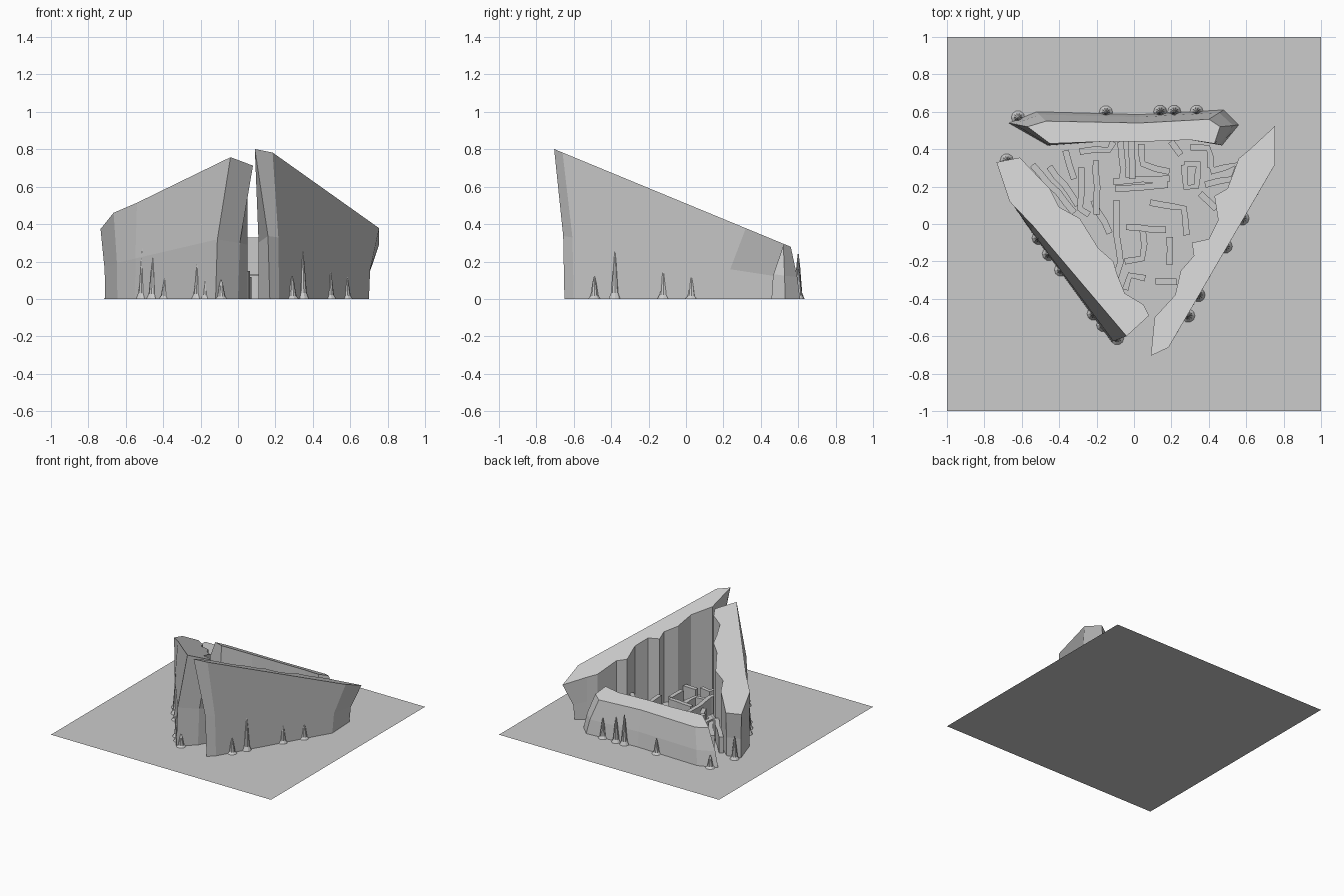
import bpy, bmesh, random
from math import sin, cos, pi
from mathutils import Vector

if "Cube" in bpy.data.objects:
    bpy.data.objects.remove(bpy.data.objects["Cube"])

random.seed(4)


def make_object(name, bm):
    bmesh.ops.recalc_face_normals(bm, faces=bm.faces)
    me = bpy.data.meshes.new(name)
    bm.to_mesh(me)
    bm.free()
    ob = bpy.data.objects.new(name, me)
    bpy.context.collection.objects.link(ob)
    return ob


def skin(bm, rings):
    for a, b in zip(rings, rings[1:]):
        for i in range(len(a)):
            j = (i + 1) % len(a)
            bm.faces.new((a[i], a[j], b[j], b[i]))


def cut_height(y):
    # one sloping plane trims all the great walls
    return 0.51 - 0.413 * y


def great_wall(name, outer_top, outer_base, inner, mid=0.12):
    """Loft base outline -> shoulder -> top outline lying on the sloping plane."""
    top = outer_top + inner
    base = outer_base + inner
    bm = bmesh.new()
    rings = [[], [], []]
    for (tx, ty), (bx, by) in zip(top, base):
        h = cut_height(ty)
        rings[0].append(bm.verts.new((bx, by, 0)))
        rings[1].append(bm.verts.new((bx + (tx - bx) * mid, by + (ty - by) * mid, h * 0.42)))
        rings[2].append(bm.verts.new((tx, ty, h)))
    skin(bm, rings)
    bm.faces.new(rings[2])
    return make_object(name, bm)


# ground sheet
bm = bmesh.new()
bmesh.ops.create_grid(bm, x_segments=1, y_segments=1, size=1)
make_object("ground_sheet", bm)

# three great walls
great_wall(
    "left_wall",
    [(-.61, .355), (-.735, .33), (-.665, .12), (-.54, -.01), (-.04, -.60), (.08, -.49)],
    [(-.60, .33), (-.71, .30), (-.645, .10), (-.55, -.04), (-.12, -.63), (.0, -.52)],
    [(.05, -.43), (-.05, -.37), (-.09, -.27), (-.11, -.20), (-.19, -.13), (-.24, -.05),
     (-.29, .03), (-.40, .09), (-.45, .19), (-.51, .25)])
great_wall(
    "right_wall",
    [(.09, -.705), (.185, -.66), (.755, .32), (.755, .525)],
    [(.17, -.65), (.22, -.60), (.70, .225), (.69, .46)],
    [(.62, .40), (.56, .35), (.50, .19), (.43, .15), (.45, .02), (.40, -.08), (.31, -.10),
     (.32, -.17), (.25, -.25), (.22, -.38), (.11, -.50)])
great_wall(
    "back_wall",
    [(-.45, .43), (-.57, .52), (-.47, .55), (.03, .54), (.40, .56), (.46, .52), (.43, .43)],
    [(-.46, .42), (-.67, .54), (-.52, .60), (.03, .585), (.48, .61), (.56, .53), (.47, .42)],
    [(.30, .45), (.05, .44), (-.18, .44)], mid=0.3)


# maze of thin winding walls inside
def maze_wall(bm, flat, w=0.017):
    pts = [Vector(p) for p in zip(flat[::2], flat[1::2])]
    fine = []
    for a, b in zip(pts, pts[1:]):
        n = max(1, round((b - a).length / 0.07))
        fine += [a.lerp(b, i / n) + Vector((random.uniform(-.005, .005), random.uniform(-.005, .005)))
                 for i in range(n)]
    fine.append(pts[-1])
    h = random.uniform(.11, .15)
    left, right = [], []
    for i, p in enumerate(fine):
        d = (fine[min(i + 1, len(fine) - 1)] - fine[max(i - 1, 0)]).normalized()
        s = Vector((-d.y, d.x)) * w
        left.append(p + s)
        right.append(p - s)
    n = len(fine)
    loop = left + right[::-1]
    low = [bm.verts.new((p.x, p.y, 0)) for p in loop]
    high = [bm.verts.new((p.x, p.y, h)) for p in loop]
    skin(bm, [low, high])
    for i in range(n - 1):
        bm.faces.new((high[i], high[i + 1], high[2 * n - 2 - i], high[2 * n - 1 - i]))


west = [
    (-.54, .32, -.32, .06), (-.45, .31, -.30, .10), (-.28, .30, -.29, .08, -.24, .05),
    (-.20, .34, -.20, .05), (-.37, .39, -.32, .24), (-.29, .39, -.13, .40, -.11, .44),
    (-.07, .44, -.06, .24), (-.01, .44, -.01, .24), (-.22, .13, -.13, -.05),
    (-.09, .13, -.10, -.05, -.07, -.21, -.10, -.29), (-.04, -.02, .17, -.03),
    (.05, -.03, .05, -.18, -.05, -.20), (-.05, -.35, -.02, -.27, .06, -.29)]
east = [
    (.04, .43, .05, .32, .19, .28), (-.10, .185, .18, .21), (-.11, .23, .19, .245),
    (.27, .32, .28, .20, .33, .20, .34, .32, .27, .32), (.30, .41, .40, .41, .41, .30),
    (.41, .28, .55, .32, .53, .24, .38, .21), (.09, .11, .27, .08, .28, -.06),
    (.19, -.07, .19, -.22), (.12, -.31, .23, -.31), (.35, .16, .44, .08), (.20, .44, .25, .37)]
bm = bmesh.new()
for path in west + east:
    maze_wall(bm, path)
make_object("maze_walls", bm)

# flared spikes banked against the outside of the great walls
spikes = [
    (-.68, .34, .18), (-.51, -.075, .27), (-.455, -.16, .22), (-.39, -.245, .12),
    (-.215, -.48, .21), (-.165, -.54, .18), (-.09, -.61, .10),
    (.29, -.49, .12), (.345, -.38, .26), (.49, -.12, .18), (.58, .03, .13),
    (-.62, .57, .10), (-.15, .597, .12), (.14, .60, .24), (.215, .60, .20), (.335, .60, .16)]
bm = bmesh.new()
for x, y, h in spikes:
    rings = []
    for r, z in ((.036, 0), (.023, .12), (.017, .4), (.011, .72), (.003, 1)):
        rings.append([bm.verts.new((x + r * cos(2 * pi * i / 10), y + r * sin(2 * pi * i / 10), z * h))
                      for i in range(10)])
    skin(bm, rings)
    bm.faces.new(rings[-1])
make_object("wall_spikes", bm)
